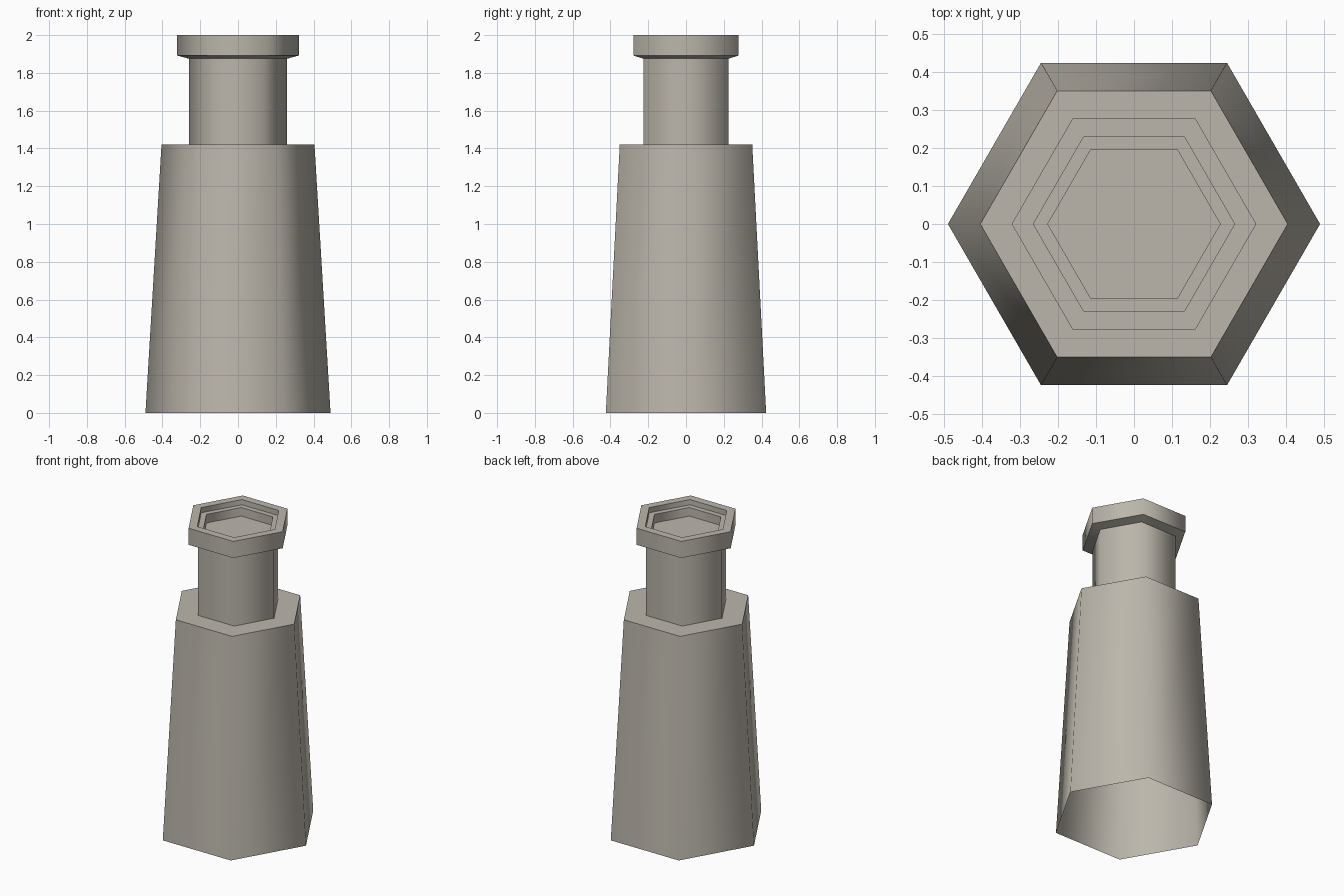
import bpy, bmesh, math

if "Cube" in bpy.data.objects:
    bpy.data.objects.remove(bpy.data.objects["Cube"])

# Single flat colour
mat = bpy.data.materials.new("warm grey")
mat.diffuse_color = (0.50, 0.47, 0.41, 1.0)
mat.use_nodes = True
mat.node_tree.nodes["Principled BSDF"].inputs["Base Color"].default_value = mat.diffuse_color

SIDES = 6


def hex_lathe(name, profile, cap_end=False):
    """Sweep a (radius, z) profile round six sides."""
    bm = bmesh.new()
    rings = []
    for r, z in profile:
        rings.append([bm.verts.new((r * math.cos(2 * math.pi * i / SIDES),
                                    r * math.sin(2 * math.pi * i / SIDES), z))
                      for i in range(SIDES)])
    for a, b in zip(rings, rings[1:]):
        for i in range(SIDES):
            j = (i + 1) % SIDES
            bm.faces.new((a[i], a[j], b[j], b[i]))
    if cap_end:
        bm.faces.new(rings[-1])
    me = bpy.data.meshes.new(name)
    bm.to_mesh(me)
    bm.free()
    me.materials.append(mat)
    ob = bpy.data.objects.new(name, me)
    bpy.context.collection.objects.link(ob)
    bpy.ops.object.select_all(action='DESELECT')
    ob.select_set(True)
    bpy.context.view_layer.objects.active = ob
    bpy.ops.object.shade_smooth_by_angle(angle=math.radians(65))
    return ob


# Bottle: open base, tapered body, shoulder, neck, lip and stepped recess
hex_lathe("bottle", [
    (0.49, 0.0),      # open base
    (0.405, 1.42),    # body top
    (0.26, 1.42),     # shoulder to neck
    (0.26, 1.875),    # neck top
    (0.322, 1.892),   # flare under the lip
    (0.322, 2.0),     # lip
    (0.265, 2.0),     # rim
    (0.265, 1.966),   # first step down
    (0.227, 1.966),   # ledge
    (0.227, 1.91),    # stopper floor
], cap_end=True)
